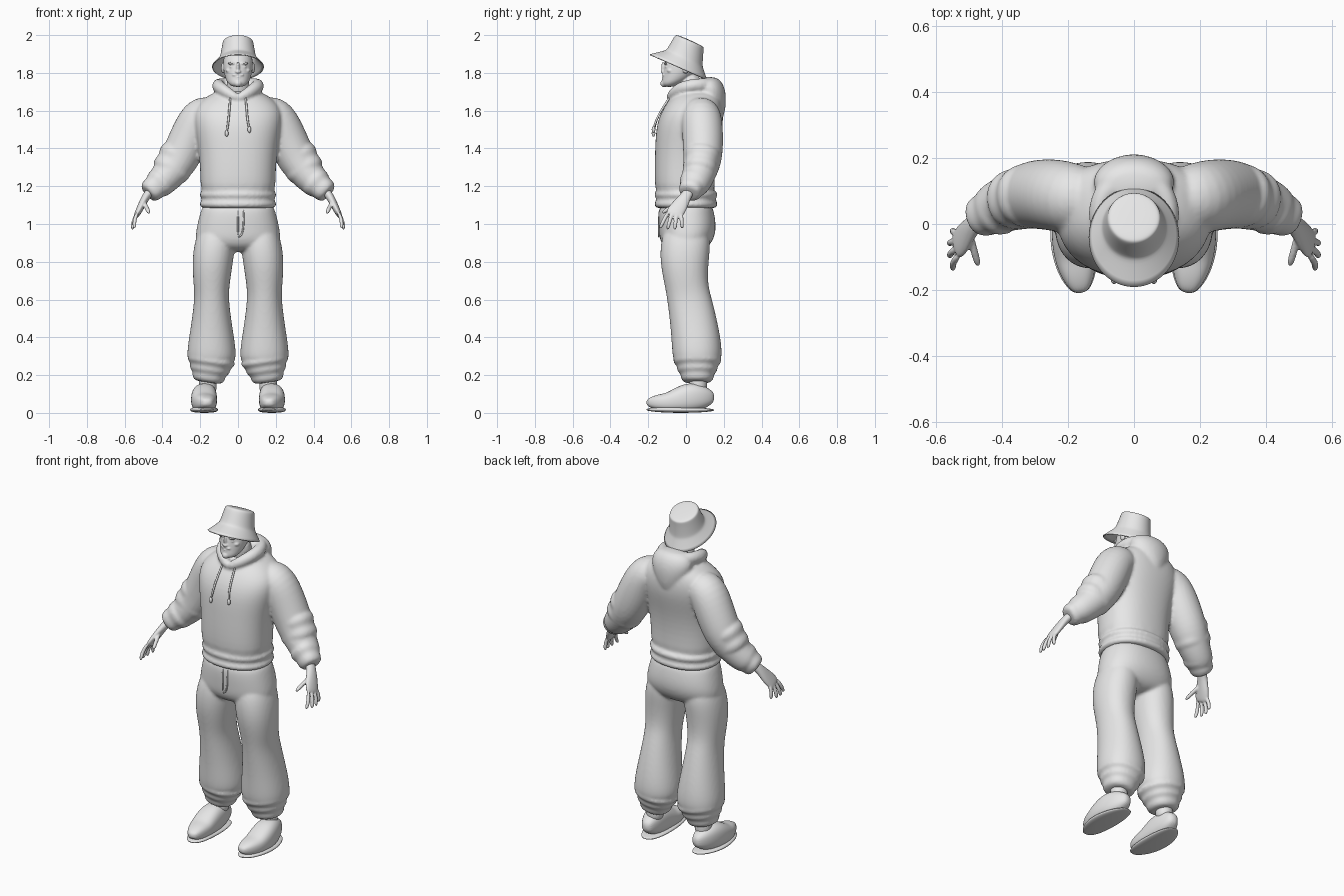
import bpy, bmesh, math
from mathutils import Vector, Matrix

cube = bpy.data.objects.get("Cube")
if cube:
    bpy.data.objects.remove(cube, do_unlink=True)

GREY = (0.8, 0.8, 0.8, 1)
material = bpy.data.materials.new("plain_grey")
material.use_nodes = True
material.diffuse_color = GREY
shader = next(node for node in material.node_tree.nodes if node.type == 'BSDF_PRINCIPLED')
shader.inputs["Base Color"].default_value = GREY

X, Y, Z = Vector((1, 0, 0)), Vector((0, 1, 0)), Vector((0, 0, 1))
SIDES = {"left": 1, "right": -1}


def loft(bm, rings, ref=Y, flat=False, power=2.0, count=20, open_start=False):
    """Skin rings given as (x, y, z, radius across, radius along ref)."""
    centres = [Vector(ring[:3]) for ring in rings]
    loops = []
    for i, ring in enumerate(rings):
        ahead = centres[min(i + 1, len(centres) - 1)]
        behind = centres[max(i - 1, 0)]
        axis = Z if flat else (ahead - behind).normalized()
        along = (ref - axis * ref.dot(axis)).normalized()
        across = along.cross(axis)
        loop = []
        for k in range(count):
            angle = math.tau * k / count
            c, s = [math.copysign(abs(f) ** (2 / power), f) for f in (math.cos(angle), math.sin(angle))]
            loop.append(bm.verts.new(centres[i] + across * ring[3] * c + along * ring[-1] * s))
        loops.append(loop)
    for low, high in zip(loops, loops[1:]):
        for k in range(count):
            bm.faces.new((low[k - 1], low[k], high[k], high[k - 1]))
    if not open_start:
        bm.faces.new(loops[0][::-1])
    bm.faces.new(loops[-1])


def strand(bm, radius, *points, ref=Y):
    loft(bm, [(*point, radius) for point in points], ref=ref, count=10)


def gather(bm, start, end, across, along, taper, folds):
    """Elastic band of cloth with soft folds between two points."""
    start, end = Vector(start), Vector(end)
    steps = folds * 4
    rings = []
    for i in range(steps + 1):
        t = i / steps
        swell = (1 - taper * t) * (0.94 + 0.09 * math.sin(math.pi * folds * t) ** 2)
        rings.append((*start.lerp(end, t), across * swell, along * swell))
    loft(bm, rings, power=2.2)


def blob(bm, centre, radii):
    matrix = Matrix.Translation(centre) @ Matrix.Diagonal((*radii, 1))
    bmesh.ops.create_uvsphere(bm, u_segments=14, v_segments=9, radius=1, matrix=matrix)


def mirrored(rings, side):
    return [(side * ring[0], *ring[1:]) for ring in rings]


def finish(name, bm, voxel=0, relax=4):
    bmesh.ops.recalc_face_normals(bm, faces=bm.faces)
    mesh = bpy.data.meshes.new(name)
    bm.to_mesh(mesh)
    bm.free()
    mesh.materials.append(material)
    mesh.polygons.foreach_set("use_smooth", [True] * len(mesh.polygons))
    part = bpy.data.objects.new(name, mesh)
    bpy.context.collection.objects.link(part)
    rounding = part.modifiers.new("rounding", 'SUBSURF')
    rounding.levels = rounding.render_levels = 2
    if voxel:
        fuse = part.modifiers.new("fuse", 'REMESH')
        fuse.mode, fuse.voxel_size, fuse.use_smooth_shade = 'VOXEL', voxel, True
        soften = part.modifiers.new("soften", 'SMOOTH')
        soften.factor, soften.iterations = 0.5, relax
    return part


# Hoodie: torso, hem, sleeves, rolled collar and hanging hood fused together
bm = bmesh.new()
loft(bm, [(0, 0, 1.1, .2, .16), (0, -.01, 1.25, .2, .16), (0, 0, 1.4, .21, .165), (0, .02, 1.53, .24, .18),
          (0, .04, 1.62, .24, .16), (0, .06, 1.69, .15, .12), (0, .06, 1.71, .08, .08)], flat=True, power=2.35)
gather(bm, (0, 0, 1.18), (0, 0, 1.08), .203, .167, 0, 2)
sleeve = [(.1, .07, 1.6, .09), (.2, .08, 1.58, .11), (.25, .09, 1.47, .11), (.31, .09, 1.34, .105),
          (.36, .07, 1.27, .09), (.42, .05, 1.21, .08), (.46, .03, 1.18, .06)]
collar = [(-.01, -.09, 1.66, .02), (.05, -.07, 1.69, .03), (.1, -.02, 1.725, .035),
          (.11, .05, 1.735, .035), (.08, .12, 1.74, .035), (-.01, .15, 1.74, .03)]
for side in SIDES.values():
    loft(bm, mirrored(sleeve, side))
    gather(bm, (side * .3, .09, 1.38), (side * .37, .07, 1.26), .11, .1, .1, 2)
    gather(bm, (side * .4, .05, 1.23), (side * .48, .015, 1.16), .085, .085, .35, 2)
    loft(bm, mirrored(collar, side), ref=Z)
loft(bm, [(0, .16, 1.54, .03, .03), (0, .15, 1.6, .08, .06), (0, .13, 1.69, .13, .085),
          (0, .12, 1.75, .12, .075), (0, .12, 1.78, .07, .04)], flat=True)
finish("hoodie", bm, voxel=.009)

# Trousers: pelvis and two baggy legs gathered at the ankle
bm = bmesh.new()
loft(bm, [(0, 0, .85, .18, .09), (0, 0, .9, .23, .14), (0, .01, .97, .225, .155), (0, 0, 1.07, .2, .15),
          (0, 0, 1.12, .18, .13)], flat=True, power=2.3)
leg = [(.14, .06, .24, .12), (.14, .06, .31, .135), (.14, .05, .43, .115, .13), (.14, .02, .6, .09, .12),
       (.14, 0, .68, .096, .115), (.135, -.01, .8, .11, .13), (.12, 0, .92, .11, .135), (.11, 0, 1, .08, .1)]
for side in SIDES.values():
    loft(bm, mirrored(leg, side), flat=True, power=2.15)
    gather(bm, (side * .14, .06, .29), (side * .16, .06, .16), .135, .135, .45, 3)
finish("trousers", bm, voxel=.009)

# Fly seam
bm = bmesh.new()
strand(bm, .005, (0, -.14, 1.08), (0, -.145, 1), (0, -.145, .94))
strand(bm, .005, (.03, -.14, 1.08), (.03, -.143, .98), (.02, -.143, .94), (0, -.143, .93))
finish("fly_seam", bm)

# Drawstrings with knotted ends
for name, side in SIDES.items():
    bm = bmesh.new()
    tip = Vector((side * .06, -.172, 1.49 + side * .01))
    strand(bm, .006, (side * .04, -.08, 1.68), (side * .045, -.12, 1.62), (side * .05, -.16, 1.55), tip)
    blob(bm, tip, (.01, .01, .018))
    finish(name + "_drawstring", bm)


def footwear(bm, side, width, heel_height, toe_height):
    """Rounded foot shape from heel to toe with a flat underside."""
    steps = 10
    rings = []
    for i in range(steps + 1):
        t = i / steps
        fullness = max(math.sin(math.pi * t), 0.05) ** 0.4
        blend = min(max((t - 0.35) * 3, 0), 1)
        half = (heel_height + (toe_height - heel_height) * blend) / 2
        x = 0.16 + 0.02 * math.sin(math.pi * t)
        rings.append((side * x, 0.15 - 0.36 * t, half, width * fullness, half * fullness))
    loft(bm, rings, ref=Z, power=2.5)


# Shoes, soles and ankles
for name, side in SIDES.items():
    bm = bmesh.new()
    footwear(bm, side, .07, .165, .11)
    finish(name + "_shoe", bm)
    bm = bmesh.new()
    footwear(bm, side, .075, .03, .035)
    finish(name + "_sole", bm)
    bm = bmesh.new()
    strand(bm, .05, (side * .16, .065, .1), (side * .16, .065, .15), (side * .16, .06, .22))
    finish(name + "_ankle", bm)

# Hands: palm, four curled fingers and a thumb
palm = [(.45, .03, 1.19, .025, .03), (.485, 0, 1.15, .022, .028), (.51, -.03, 1.1, .02, .044),
        (.53, -.06, 1.06, .017, .048), (.54, -.07, 1.04, .012, .04)]
for name, side in SIDES.items():
    bm = bmesh.new()
    loft(bm, mirrored(palm, side))
    for finger in range(4):
        arch = math.sin(math.pi * (finger + 1) / 5)
        base = Vector((side * .53, -.095 + .023 * finger, 1.065))
        tip = Vector((side * (.53 + .03 * arch), -.14 + .04 * finger, .985 - .02 * arch))
        knuckle = base.lerp(tip, 0.5) + X * side * .012
        strand(bm, .011, base, knuckle, tip)
    strand(bm, .012, (side * .5, -.02, 1.12), (side * .485, -.08, 1.09), (side * .47, -.13, 1.055), ref=X)
    finish(name + "_hand", bm, voxel=.005, relax=3)

# Head and neck with facial features
bm = bmesh.new()
loft(bm, [(0, -.09, 1.725, .03), (0, -.075, 1.745, .055), (0, -.05, 1.77, .067, .075), (0, -.03, 1.81, .078, .092),
          (0, -.01, 1.88, .082, .1), (0, .02, 1.94, .05, .06)], flat=True)
strand(bm, .065, (0, .05, 1.62), (0, .03, 1.7), (0, .01, 1.8))
nose_tip, goatee, mouth = Vector((0, -.12, 1.806)), Vector((0, -.115, 1.744)), Vector((0, -.116, 1.772))
blob(bm, nose_tip, (.017, .015, .01))
blob(bm, nose_tip + Z * .025, (.009, .012, .03))
blob(bm, goatee, (.022, .022, .02))
for lip in (1, -1):
    blob(bm, mouth + Z * lip * .005, (.02, .012, .005))
for side in SIDES.values():
    blob(bm, (side * .014, -.117, 1.789), (.018, .01, .006))
    blob(bm, (side * .032, -.106, 1.85), (.024, .012, .007))
    blob(bm, (side * .032, -.1, 1.832), (.014, .012, .007))
    blob(bm, (side * .045, -.083, 1.812), (.022, .02, .014))
    blob(bm, (side * .08, 0, 1.825), (.01, .02, .03))
finish("head", bm, voxel=.0045, relax=2)

# Bucket hat, tipped back
bm = bmesh.new()
loft(bm, [(0, 0, 0, .138, .166), (0, .01, .05, .1, .11), (0, .01, .06, .095, .103), (0, 0, .13, .083, .087),
          (0, 0, .147, .08, .083), (0, 0, .152, .07, .073), (0, 0, .154, .03)], flat=True, count=32, open_start=True)
hat = finish("bucket_hat", bm)
hat.location = (0, -.04, 1.832)
hat.rotation_euler.x = math.radians(-24)
cloth = hat.modifiers.new("cloth", 'SOLIDIFY')
cloth.thickness = .006
